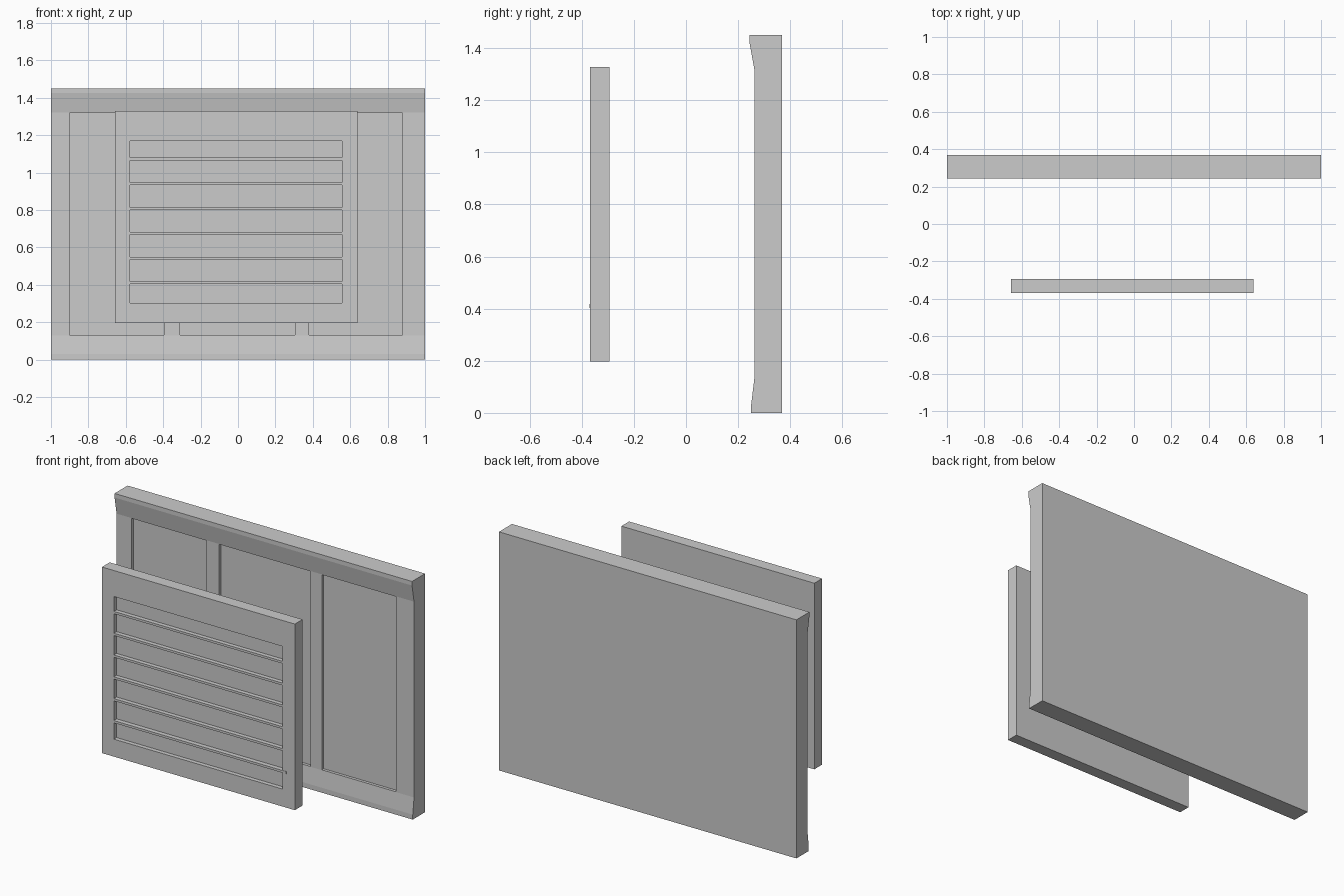
import bpy, bmesh

if "Cube" in bpy.data.objects:
    bpy.data.objects.remove(bpy.data.objects["Cube"])


def link(name, bm):
    mesh = bpy.data.meshes.new(name)
    bmesh.ops.recalc_face_normals(bm, faces=bm.faces)
    bm.to_mesh(mesh)
    bm.free()
    obj = bpy.data.objects.new(name, mesh)
    bpy.context.collection.objects.link(obj)
    return obj


def box(name, x0, x1, y0, y1, z0, z1):
    bm = bmesh.new()
    bmesh.ops.create_cube(bm, size=1)
    for v in bm.verts:
        v.co.x = x1 if v.co.x > 0 else x0
        v.co.y = y1 if v.co.y > 0 else y0
        v.co.z = z1 if v.co.z > 0 else z0
    return link(name, bm)


def extrude_x(name, profile, x0, x1):
    bm = bmesh.new()
    face = bm.faces.new([bm.verts.new((x0, y, z)) for y, z in profile])
    out = bmesh.ops.extrude_face_region(bm, geom=[face])
    for v in out["geom"]:
        if isinstance(v, bmesh.types.BMVert):
            v.co.x = x1
    return link(name, bm)


def cut(obj, cutter):
    cutter.hide_render = True
    mod = obj.modifiers.new("recess", "BOOLEAN")
    mod.operation = "DIFFERENCE"
    mod.solver = "EXACT"
    mod.object = cutter
    bpy.context.view_layer.objects.active = obj
    bpy.ops.object.modifier_apply(modifier=mod.name)
    bpy.data.objects.remove(cutter, do_unlink=True)


# Wall panel with flared top cap and skirting
wall = extrude_x("wall_panel", [
    (0.368, 0), (0.25, 0), (0.25, 0.03), (0.262, 0.13),
    (0.262, 1.32), (0.243, 1.425), (0.243, 1.45), (0.368, 1.45)], -1, 1)

# Three sunken wall fields
for x0, x1 in [(-0.90, -0.395), (-0.31, 0.305), (0.38, 0.88)]:
    cut(wall, box("field_cutter", x0, x1, 0.2, 0.28, 0.132, 1.318))

# Free-standing shutter frame with a sunken opening
shutter = box("shutter_frame", -0.657, 0.64, -0.368, -0.294, 0.197, 1.328)
cut(shutter, box("opening_cutter", -0.577, 0.556, -0.5, -0.342, 0.303, 1.17))

# Horizontal slats; the lowest one laps over the frame
for i in range(6):
    z = 0.41 + i * 0.1325
    right = 0.583 if i == 0 else 0.556
    front = -0.37 if i == 0 else -0.368
    box(f"slat_{i + 1}", -0.577, right, front, -0.34, z - 0.007, z + 0.007)
